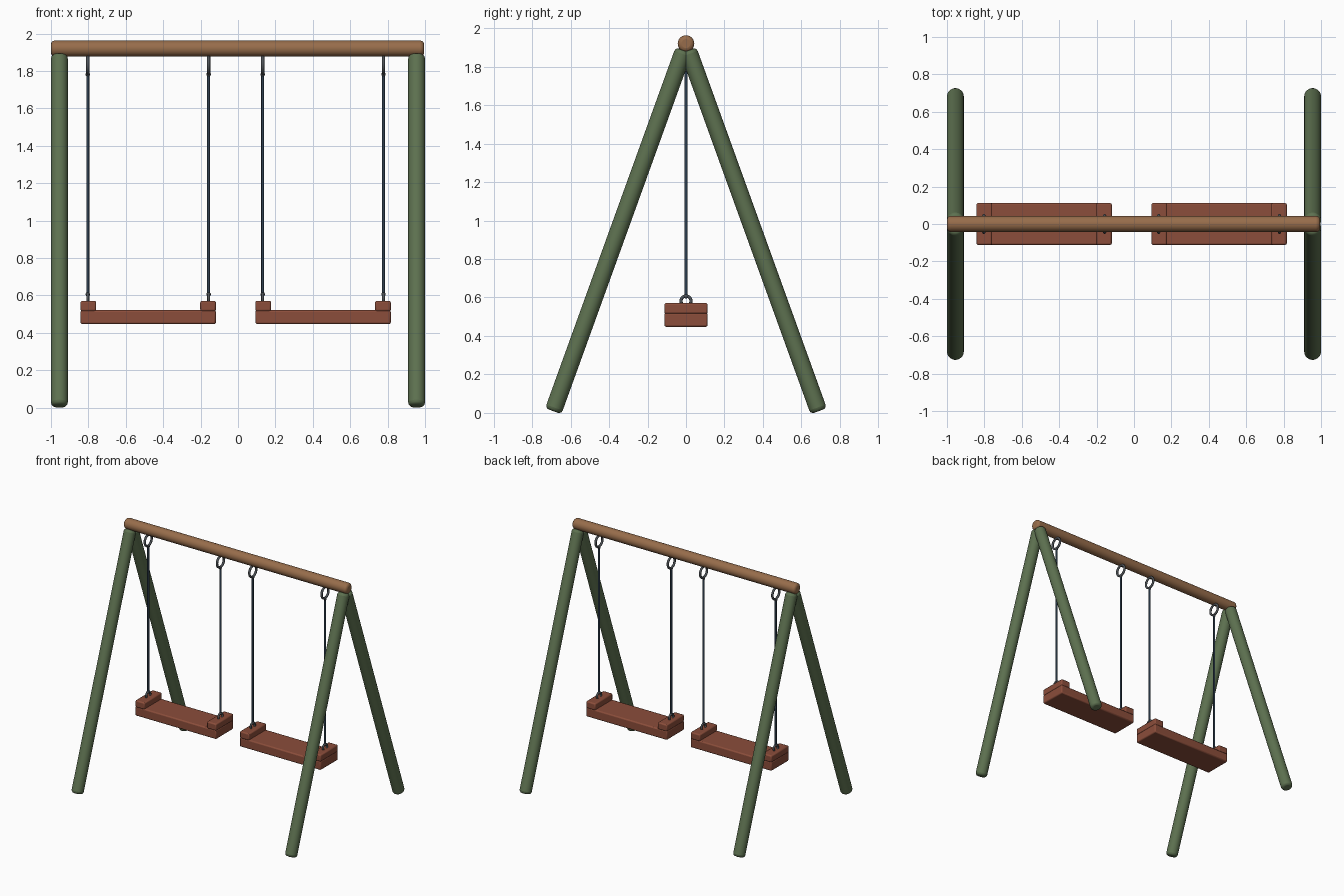
import bpy, math
from mathutils import Vector

if "Cube" in bpy.data.objects:
    bpy.data.objects.remove(bpy.data.objects["Cube"])


def material(name, rgb):
    m = bpy.data.materials.new(name)
    m.diffuse_color = (*rgb, 1)
    m.use_nodes = True
    m.node_tree.nodes["Principled BSDF"].inputs["Base Color"].default_value = m.diffuse_color
    return m


GREEN = material("green paint", (0.11, 0.165, 0.08))
WOOD = material("brown wood", (0.31, 0.152, 0.07))
RED = material("red brown wood", (0.26, 0.075, 0.043))
ROPE = material("navy rope", (0.028, 0.05, 0.08))
STEEL = material("grey steel", (0.075, 0.085, 0.095))


def finish(name, mat, bevel=0, segments=3):
    o = bpy.context.object
    o.name = name
    o.data.materials.append(mat)
    if bevel:
        b = o.modifiers.new("bevel", "BEVEL")
        b.width, b.segments = bevel, segments
        b.limit_method = "ANGLE"
        b.angle_limit = math.radians(40)
    bpy.ops.object.shade_smooth_by_angle(angle=math.radians(35))
    return o


def rod(name, a, b, r, mat, bevel=0, sides=32):
    a, b = Vector(a), Vector(b)
    d = b - a
    bpy.ops.mesh.primitive_cylinder_add(
        vertices=sides, radius=r, depth=d.length, location=(a + b) / 2,
        rotation=d.to_track_quat("Z", "Y").to_euler())
    return finish(name, mat, bevel)


def box(name, x, z, size, mat):
    bpy.ops.mesh.primitive_cube_add(size=1, location=(x, 0, z))
    o = bpy.context.object
    o.scale = size
    bpy.ops.object.transform_apply(location=False, rotation=False, scale=True)
    return finish(name, mat, 0.009, 2)


def ring(name, x, z, outer, tube, mat):
    bpy.ops.mesh.primitive_torus_add(
        major_radius=outer - tube, minor_radius=tube, major_segments=32,
        minor_segments=12, location=(x, 0, z), rotation=(0, math.pi / 2, 0))
    return finish(name, mat)


# frame: top beam and four splayed legs
rod("top_beam", (-1, 0, 1.92), (0.995, 0, 1.92), 0.043, WOOD, 0.02)
for sx in (-1, 1):
    for sy, label in ((-1, "front_leg"), (1, "back_leg")):
        rod(label, (sx * 0.955, sy * 0.69, 0.009),
            (sx * 0.955, sy * 0.012, 1.885), 0.045, GREEN, 0.02)

# two swings: seat, end blocks, ropes, rings and knots
for cx in (-0.48, 0.455):
    box("seat", cx, 0.484, (0.724, 0.224, 0.074), RED)
    for s in (-1, 1):
        box("seat_end_block", cx + s * 0.32, 0.543, (0.084, 0.224, 0.056), RED)
        x = cx + s * 0.323
        ring("top_ring", x, 1.832, 0.053, 0.009, STEEL)
        ring("seat_ring", x, 0.582, 0.034, 0.008, STEEL)
        rod("rope", (x, 0, 0.603), (x, 0, 1.785), 0.008, ROPE, sides=16)
        for z in (0.606, 1.782):
            bpy.ops.mesh.primitive_uv_sphere_add(
                segments=16, ring_count=8, radius=0.012, location=(x, 0, z))
            finish("rope_knot", STEEL)
